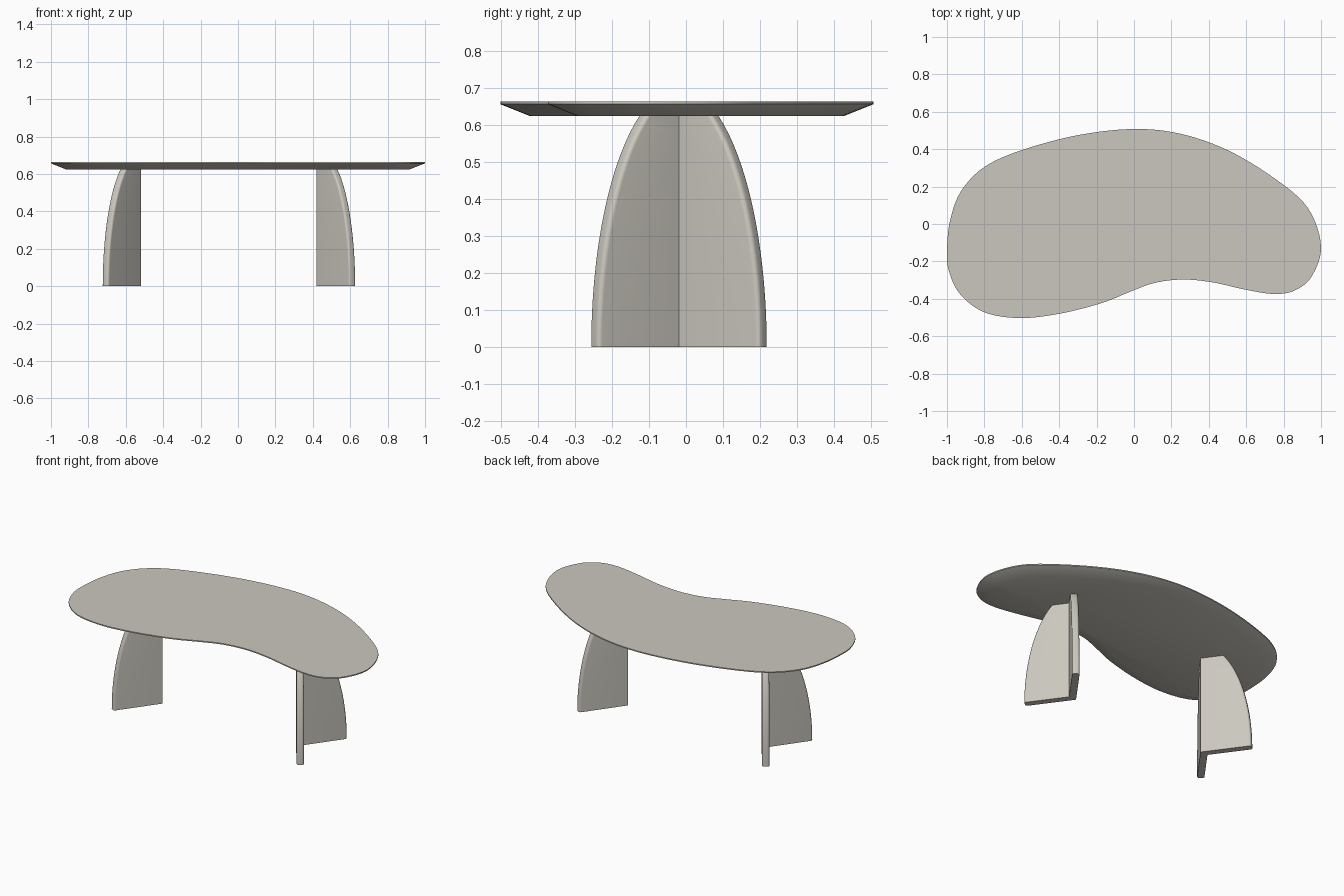
import bpy, bmesh, math
from mathutils import Vector

if "Cube" in bpy.data.objects:
    bpy.data.objects.remove(bpy.data.objects["Cube"])

stone = bpy.data.materials.new("warm grey")
stone.diffuse_color = (0.60, 0.575, 0.52, 1)
stone.use_nodes = True
stone.node_tree.nodes["Principled BSDF"].inputs["Base Color"].default_value = stone.diffuse_color


def loft(name, rings):
    """Skin a stack of equal-length closed rings, capped at both ends."""
    bm = bmesh.new()
    loops = [[bm.verts.new(p) for p in ring] for ring in rings]
    n = len(loops[0])
    for a, b in zip(loops, loops[1:]):
        for i in range(n):
            j = (i + 1) % n
            bm.faces.new((a[i], a[j], b[j], b[i]))
    bm.faces.new(loops[0][::-1])
    bm.faces.new(loops[-1])
    bmesh.ops.recalc_face_normals(bm, faces=bm.faces)
    mesh = bpy.data.meshes.new(name)
    bm.to_mesh(mesh)
    bm.free()
    obj = bpy.data.objects.new(name, mesh)
    bpy.context.collection.objects.link(obj)
    mesh.materials.append(stone)
    bpy.ops.object.select_all(action='DESELECT')
    obj.select_set(True)
    bpy.context.view_layer.objects.active = obj
    bpy.ops.object.shade_smooth_by_angle(angle=math.radians(25))
    return obj


def smooth_closed(pts, steps):
    """Closed Catmull-Rom curve through the points."""
    out, n = [], len(pts)
    for i in range(n):
        p0, p1, p2, p3 = (Vector(pts[(i + k) % n]) for k in (-1, 0, 1, 2))
        for s in range(steps):
            t = s / steps
            out.append(0.5 * (2 * p1 + (p2 - p0) * t
                              + (2 * p0 - 5 * p1 + 4 * p2 - p3) * t ** 2
                              + (3 * p1 - p0 - 3 * p2 + p3) * t ** 3))
    return out


# Tabletop: bean outline (clockwise), thin rim, undercut chamfer
outline = smooth_closed([
    (0, 0.508), (0.25, 0.482), (0.5, 0.395), (0.75, 0.245), (0.93, 0.085),
    (1.0, -0.12), (0.95, -0.28), (0.86, -0.355), (0.75, -0.374),
    (0.6, -0.352), (0.42, -0.312), (0.26, -0.297), (0.11, -0.315),
    (-0.02, -0.362), (-0.18, -0.425), (-0.4, -0.48), (-0.61, -0.503),
    (-0.8, -0.472), (-0.93, -0.375), (-0.99, -0.25), (-1.0, -0.14),
    (-0.983, 0.02), (-0.925, 0.175), (-0.8, 0.305), (-0.6, 0.395),
    (-0.3, 0.475)], 6)


def inset(pts, d):
    out, n = [], len(pts)
    for i, p in enumerate(pts):
        t = (pts[(i + 1) % n] - pts[i - 1]).normalized()
        out.append(p + d * Vector((t.y, -t.x)))
    return out


loft("tabletop", [[(p.x, p.y, z) for p in inset(outline, d)]
                  for d, z in ((0.08, 0.625), (0.0, 0.657), (0.0, 0.664))])

# Legs: V-shaped panels, apex inward, outer edges rounded and curving in upward
ANGLE, THICK, REACH, ROUND = math.radians(54), 0.042, 0.30, 0.013
CY, TOP = -0.019, 0.627


def leg_section(length):
    """Plan of the V with its outer apex at the origin, opening to +x."""
    c, s = math.cos(ANGLE), math.sin(ANGLE)
    arm = []
    for v0, start in ((ROUND, -90), (THICK - ROUND, 0)):
        for k in range(6):
            a = math.radians(start + 18 * k)
            u = length - ROUND + ROUND * math.cos(a)
            v = v0 + ROUND * math.sin(a)
            arm.append((u * c + v * s, u * s - v * c))
    mirrored = [(x, -y) for x, y in reversed(arm)]
    return [(0, 0)] + arm + [(THICK / s, 0)] + mirrored


for name, apex, side in (("left_leg", -0.518, -1), ("right_leg", 0.421, 1)):
    rings = []
    for i in range(25):
        z = TOP * i / 24
        length = REACH * math.sqrt(1 - (z / 0.705) ** 2)
        rings.append([(apex + side * x, CY + y, z)
                      for x, y in leg_section(length)])
    loft(name, rings)
